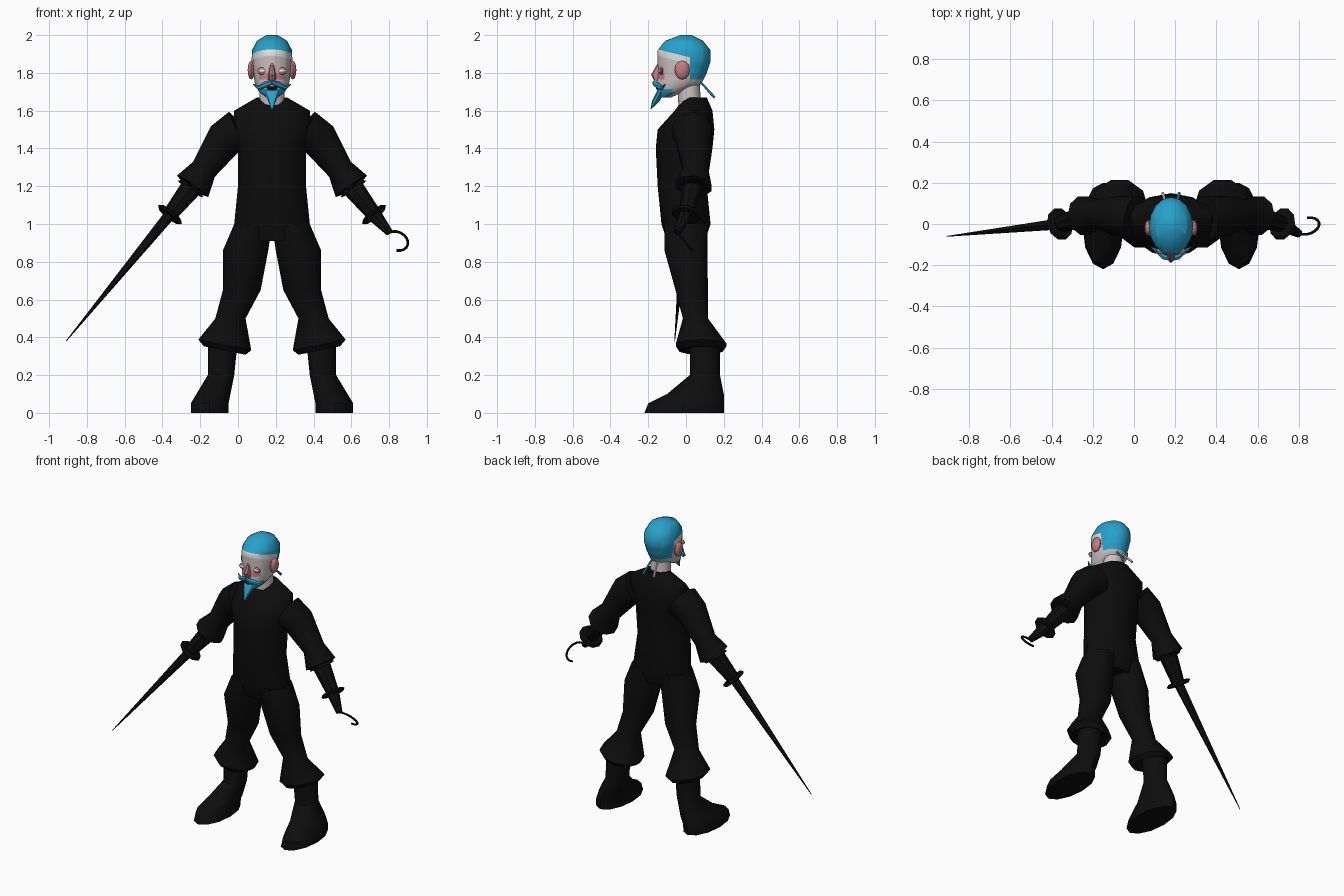
import bpy, bmesh, math
from mathutils import Vector

if "Cube" in bpy.data.objects:
    bpy.data.objects.remove(bpy.data.objects["Cube"])

CENTRE = .18  # body centre line; parts are laid out around it
X, Y, Z = Vector((1, 0, 0)), Vector((0, 1, 0)), Vector((0, 0, 1))
SIDES = {"left": 1, "right": -1}


def material(name, *rgb):
    mat = bpy.data.materials.new(name)
    mat.use_nodes = True
    mat.diffuse_color = (*rgb, 1)
    mat.node_tree.nodes["Principled BSDF"].inputs["Base Color"].default_value = (*rgb, 1)
    return mat


black = material("black cloth", .004, .004, .004)
blue = material("blue hair", .02, .36, .6)
skin = material("pale skin", .6, .54, .53)
white = material("white band", .75, .75, .76)
pink = material("pink flesh", .55, .2, .22)


def finish(name, bm, *materials, side=1):
    """Place the mesh on the body, mirrored for the right side."""
    for vert in bm.verts:
        vert.co.x = CENTRE + side * vert.co.x
    bmesh.ops.recalc_face_normals(bm, faces=bm.faces)
    mesh = bpy.data.meshes.new(name)
    bm.to_mesh(mesh)
    bm.free()
    for mat in materials:
        mesh.materials.append(mat)
    obj = bpy.data.objects.new(name, mesh)
    bpy.context.collection.objects.link(obj)
    bpy.ops.object.select_all(action='DESELECT')
    obj.select_set(True)
    bpy.context.view_layer.objects.active = obj
    bpy.ops.object.shade_smooth_by_angle(angle=math.radians(40))


def level(z, width, depth, x=0, y=0, slope=0):
    """A level oval ring, given by its half width and half depth."""
    return Vector((x, y, z)), (X + Z * slope) * width, Y * depth


def along(path):
    """Round rings square to a path of (point, radius) pairs."""
    points = [point for point, radius in path]
    rings = []
    for i, (point, radius) in enumerate(path):
        ahead = points[min(i + 1, len(points) - 1)] - points[max(i - 1, 0)]
        across = Y.cross(ahead).normalized()
        rings.append((point, across * radius, ahead.cross(across).normalized() * radius))
    return rings


def loft(rings, sides):
    """Join rings of (centre, across, deep) into a closed surface."""
    bm = bmesh.new()
    angles = [math.tau * i / sides for i in range(sides)]
    loops = [[bm.verts.new(centre + across * math.cos(a) + deep * math.sin(a)) for a in angles]
             for centre, across, deep in rings]
    for low, high in zip(loops, loops[1:]):
        for i in range(sides):
            bm.faces.new((low[i - 1], low[i], high[i], high[i - 1]))
    bm.faces.new(loops[0])
    bm.faces.new(loops[-1])
    return bm


def ball(x, y, z, *size):
    bm = bmesh.new()
    bmesh.ops.create_uvsphere(bm, u_segments=10, v_segments=6, radius=1)
    bmesh.ops.scale(bm, vec=size, verts=bm.verts)
    bmesh.ops.translate(bm, vec=(x, y, z), verts=bm.verts)
    return bm


def pair(name, mat, build, *args):
    for word, side in SIDES.items():
        finish(word + "_" + name, build(*args), mat, side=side)


# Torso
finish("torso", loft([
    level(z=.91, width=.2, depth=.1),
    level(z=1, width=.2, depth=.13),
    level(z=1.2, width=.18, depth=.13, y=-.02),
    level(z=1.4, width=.18, depth=.15, y=-.01),
    level(z=1.5, width=.21, depth=.15),
    level(z=1.6, width=.2, depth=.1, y=.04),
    level(z=1.67, width=.08, depth=.06, y=.05)], 12), black)

# Trouser legs with flared cuffs
pair("leg", black, loft, [
    level(z=1, width=.1, depth=.12, x=.1),
    level(z=.86, width=.12, depth=.12, x=.14),
    level(z=.65, width=.1, depth=.09, x=.16, y=.03),
    level(z=.5, width=.08, depth=.07, x=.22, y=.05),
    level(z=.36, width=.14, depth=.14, x=.25, y=.08, slope=.2),
    level(z=.33, width=.11, depth=.12, x=.25, y=.08, slope=.2),
    level(z=.35, width=.07, depth=.07, x=.26, y=.1)], 10)

# Boots
pair("boot", black, loft, [
    level(z=.4, width=.08, depth=.08, x=.26, y=.1),
    level(z=.2, width=.07, depth=.08, x=.27, y=.1),
    level(z=.1, width=.09, depth=.15, x=.31, y=.05),
    level(z=.05, width=.1, depth=.2, x=.33),
    level(z=0, width=.1, depth=.21, x=.33, y=-.01)], 12)

# Sleeves with flared cuffs
shoulder, upper_arm = Vector((.17, .03, 1.5)), Vector((.25, .04, 1.45))
elbow, cuff = Vector((.36, .05, 1.29)), Vector((.42, .04, 1.2))
wrist = Vector((.54, 0, 1.05))
pair("sleeve", black, loft, along([
    (shoulder, .11), (upper_arm, .1), (elbow, .07), (cuff, .1),
    (cuff.lerp(wrist, .1), .08), (cuff.lerp(elbow, .1), .05)]), 10)

# Forearms and round hand guards
guard_step = (wrist - cuff).normalized() * .01
pair("forearm", black, loft, along([(cuff.lerp(elbow, .2), .06), (wrist, .04)]), 8)
pair("guard", black, loft, along([
    (wrist - guard_step, .07), (wrist, .08), (wrist + guard_step, .07)]), 10)

# Sword blade in the right hand
blade_tip = Vector((1.09, -.06, .38))
finish("sword_blade", loft(along([(wrist, .03), (blade_tip, .002)]), 6), black, side=-1)

# Hook on the left hand: a socket and an open tilted loop
hook_centre = Vector((.66, -.01, .91))
hook_out, hook_up = Vector((.06, .01, -.01)), Vector((0, -.04, .05))
turns = [math.radians(a) for a in range(130, -100, -20)]
hook = [hook_centre + hook_out * math.cos(a) + hook_up * math.sin(a) for a in turns]
finish("hook_socket", loft(along([(wrist, .04), (hook[0], .02)]), 8), black)
finish("hook", loft(along([(point, .007) for point in hook]), 6), black)

# Neck
finish("neck", loft([
    level(z=1.63, width=.07, depth=.06, y=.02),
    level(z=1.78, width=.06, depth=.06, y=.01)], 12), skin)

# Head, cut along the hairline, band, cheeks and jaw
head = loft([
    level(z=1.67, width=.03, depth=.03, y=-.11),
    level(z=1.7, width=.07, depth=.07, y=-.08),
    level(z=1.74, width=.09, depth=.12, y=-.04),
    level(z=1.8, width=.1, depth=.13, y=-.02),
    level(z=1.86, width=.108, depth=.14, y=-.01),
    level(z=1.92, width=.106, depth=.14, y=-.01),
    level(z=1.97, width=.08, depth=.1, y=-.01),
    level(z=2, width=.03, depth=.03)], 16)
tilt = Z + Y / 4
hairline, brow = Vector((0, -.15, 1.925)), Vector((0, -.15, 1.89))
nape, cheek_top, jaw, cheek_side = 1.765, 1.8, 1.715, .07
cuts = [(hairline, tilt), (brow, tilt), (Y * .02, Y)]
cuts += [(Z * height, Z) for height in (nape, cheek_top, jaw)]
cuts += [(X * cheek_side * side, X) for side in SIDES.values()]
for point, normal in cuts:
    bmesh.ops.bisect_plane(head, geom=head.verts[:] + head.edges[:] + head.faces[:],
                           plane_co=point, plane_no=normal)
head_colours = [skin, blue, white, pink]
for face in head.faces:
    spot = face.calc_center_median()
    colour = skin
    if (spot - hairline).dot(tilt) > 0 or (spot.y > .02 and spot.z > nape):
        colour = blue
    elif (spot - brow).dot(tilt) > 0:
        colour = white
    elif nape < spot.z < cheek_top and spot.y < -.08 and abs(spot.x) < cheek_side:
        colour = pink
    elif spot.z < jaw and spot.y < -.07:
        colour = blue
    face.material_index = head_colours.index(colour)
finish("head", head, *head_colours)

# Ears and eyes
pair("ear", pink, ball, .11, -.02, 1.815, .02, .04, .05)
pair("eye_socket", pink, ball, .05, -.13, 1.81, .03, .01, .02)
pair("eye", white, ball, .05, -.135, 1.81, .02, .01, .01)

# Nose, mouth, moustache and goatee
finish("nose", loft([
    level(z=1.76, width=.02, depth=.02, y=-.15),
    level(z=1.79, width=.02, depth=.03, y=-.155),
    level(z=1.85, width=.01, depth=.01, y=-.14)], 8), pink)
finish("mouth", ball(0, -.15, 1.72, .03, .01, .01), black)
pair("moustache", blue, loft, along([
    (Vector((0, -.17, 1.75)), .01), (Vector((.03, -.16, 1.74)), .016),
    (Vector((.07, -.13, 1.72)), .012), (Vector((.1, -.11, 1.74)), .002)]), 6)
finish("goatee", loft([
    level(z=1.71, width=.05, depth=.02, y=-.13),
    level(z=1.65, width=.02, depth=.02, y=-.16),
    level(z=1.61, width=.006, depth=.003, y=-.185)], 8), blue)

# Band tails at the back
knot, tail_end = Vector((.02, .07, 1.76)), Vector((.04, .15, 1.67))
for name, mat, side in (("blue_tail", blue, 1), ("white_tail", white, -1)):
    finish(name, loft(along([(knot, .005), (tail_end, .008)]), 6), mat, side=side)
